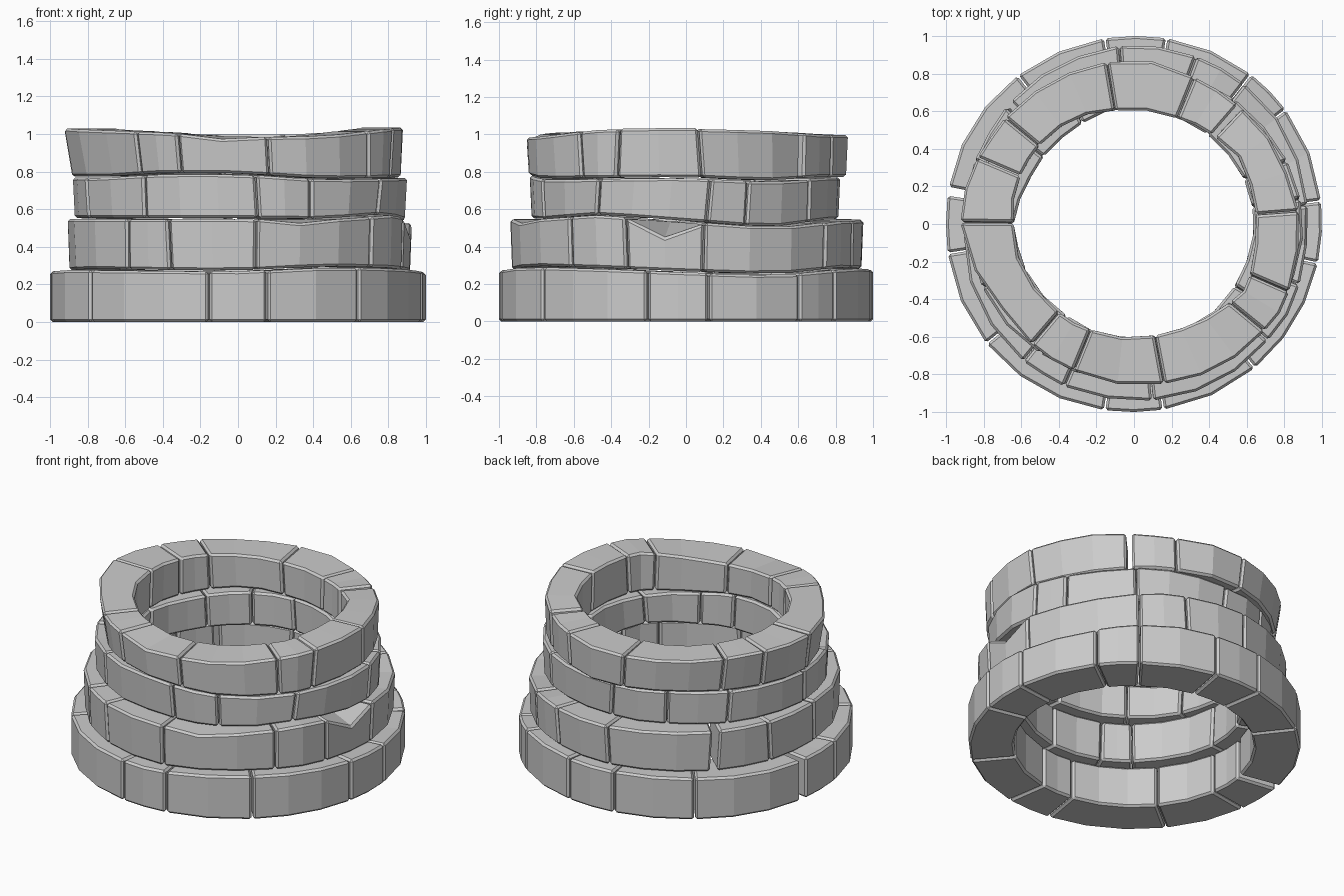
import bpy, bmesh, random
from math import sin, cos, radians

if "Cube" in bpy.data.objects:
    bpy.data.objects.remove(bpy.data.objects["Cube"])

random.seed(4)


def ring(vals, a):
    """Interpolate values spaced evenly round the circle (first at +x)."""
    n = len(vals)
    t = (a % 360) / 360 * n
    i = int(t) % n
    f = t - int(t)
    return vals[i] * (1 - f) + vals[(i + 1) % n] * f


# heights of the wavy beds between courses, every 30 degrees
beds = [
    [0.0],
    [.265, .25, .285, .28, .28, .27, .27, .28, .275, .27, .295, .285],
    [.535, .50, .54, .545, .55, .545, .55, .55, .55, .55, .545, .57],
    [.77, .75, .77, .77, .78, .77, .77, .77, .79, .79, .76, .765],
    [1.035, 1.025, 1.0, 1.0, 1.0, 1.02, 1.03, 1.02, 1.01, .985, .99, 1.03],
]

# each course: joint angles, outer radii, inner radii, joints with wide gaps, chipped angles
courses = [
    dict(name="base_stone",
         joints=[7, 37, 52, 80, 99, 128, 170, 189, 219, 261, 279, 310, 348],
         outer=[1.0, 1.01, 1.01, 1.0, 1.0, 1.01, 1.0, 1.01, 1.01, 1.0, 1.0, 1.0],
         inner=[.73, .72, .73, .72], wide={170: 1.4}, chips={}),
    dict(name="second_stone",
         joints=[6, 52, 70, 95, 136, 159, 184, 231, 247, 276, 319, 340],
         outer=[.92, .945, .945, .95, .93, .91, .90, .93, .935, .94, .94, .94],
         inner=[.66, .65, .66, .67], wide={136: 1.4}, chips={351: .09, 297: .02}),
    dict(name="third_stone",
         joints=[8, 22, 51, 92, 117, 143, 180, 203, 234, 277, 297, 328],
         outer=[.90, .87, .84, .82, .83, .85, .875, .87, .84, .83, .86, .89],
         inner=[.64, .63, .61, .62, .60, .60, .64, .62, .60, .61, .62, .63],
         wide={}, chips={}),
    dict(name="top_stone",
         joints=[5, 48, 68, 99, 140, 157, 180, 230, 248, 281, 321, 336],
         outer=[.88, .845, .83, .87, .86, .88, .905, .82, .83, .85, .88, .90],
         inner=[.65, .66, .61, .60, .64, .66, .64, .63, .61, .60, .61, .68],
         wide={48: 1.2}, chips={265: .015}),
]


def stone(name, course, row, a0, a1, gap0, gap1):
    span = a1 - a0
    n = 1 if span < 13 else 2 if span < 36 else 3
    tilt0, tilt1 = course["lean"][a0 % 360], course["lean"][a1 % 360]
    lift = random.uniform(-.003, .003)
    bm = bmesh.new()
    sections = []
    for k in range(n + 1):
        f = k / n
        tilt = tilt0 * (1 - f) + tilt1 * f
        base = a0 + gap0 + (span - gap0 - gap1) * f
        inner_k = 0 < k < n
        wob = random.uniform(-.006, .006) if inner_k else 0
        drop = 0
        if inner_k:
            drop = max([d for c, d in course["chips"].items()
                        if abs((base - c + 180) % 360 - 180) < 7] or [0])
        sec = []
        for outer, top in ((0, 0), (1, 0), (1, 1), (0, 1)):
            a = base + (tilt if top else -tilt)
            r = ring(course["outer"] if outer else course["inner"], a)
            if row:
                flare = .005 if row < 3 else .005 + .016 * max(0, -cos(radians(a)))
                r += wob + (flare if top else -flare) * outer
            z = ring(beds[row + top], a)
            if top:
                z += lift - .003 - (drop if outer else 0)
            elif row:
                z += .003
            sec.append(bm.verts.new((r * cos(radians(a)), r * sin(radians(a)), z)))
        sections.append(sec)
    # walls of the curved block, then its two end faces
    for s, t in zip(sections, sections[1:]):
        for i in range(4):
            j = (i + 1) % 4
            bm.faces.new((s[i], s[j], t[j], t[i]))
    bm.faces.new(sections[0])
    bm.faces.new(sections[-1][::-1])
    bmesh.ops.recalc_face_normals(bm, faces=bm.faces)
    me = bpy.data.meshes.new(name)
    bm.to_mesh(me)
    bm.free()
    ob = bpy.data.objects.new(name, me)
    bpy.context.collection.objects.link(ob)
    # chamfered stone edges
    bev = ob.modifiers.new("chamfer", "BEVEL")
    bev.width = .013
    bev.segments = 1
    bev.limit_method = 'ANGLE'
    bev.angle_limit = radians(45)


# lay the four courses of the well wall
for row, c in enumerate(courses):
    js = c["joints"]
    c["lean"] = {j: random.uniform(-.7, .7) * (row > 0) for j in js}
    for i, a0 in enumerate(js):
        a1 = js[(i + 1) % len(js)]
        a1_full = a1 + (360 if a1 < a0 else 0)
        stone(f"{c['name']}_{i + 1}", c, row, a0, a1_full,
              c["wide"].get(a0, .25), c["wide"].get(a1, .25))
